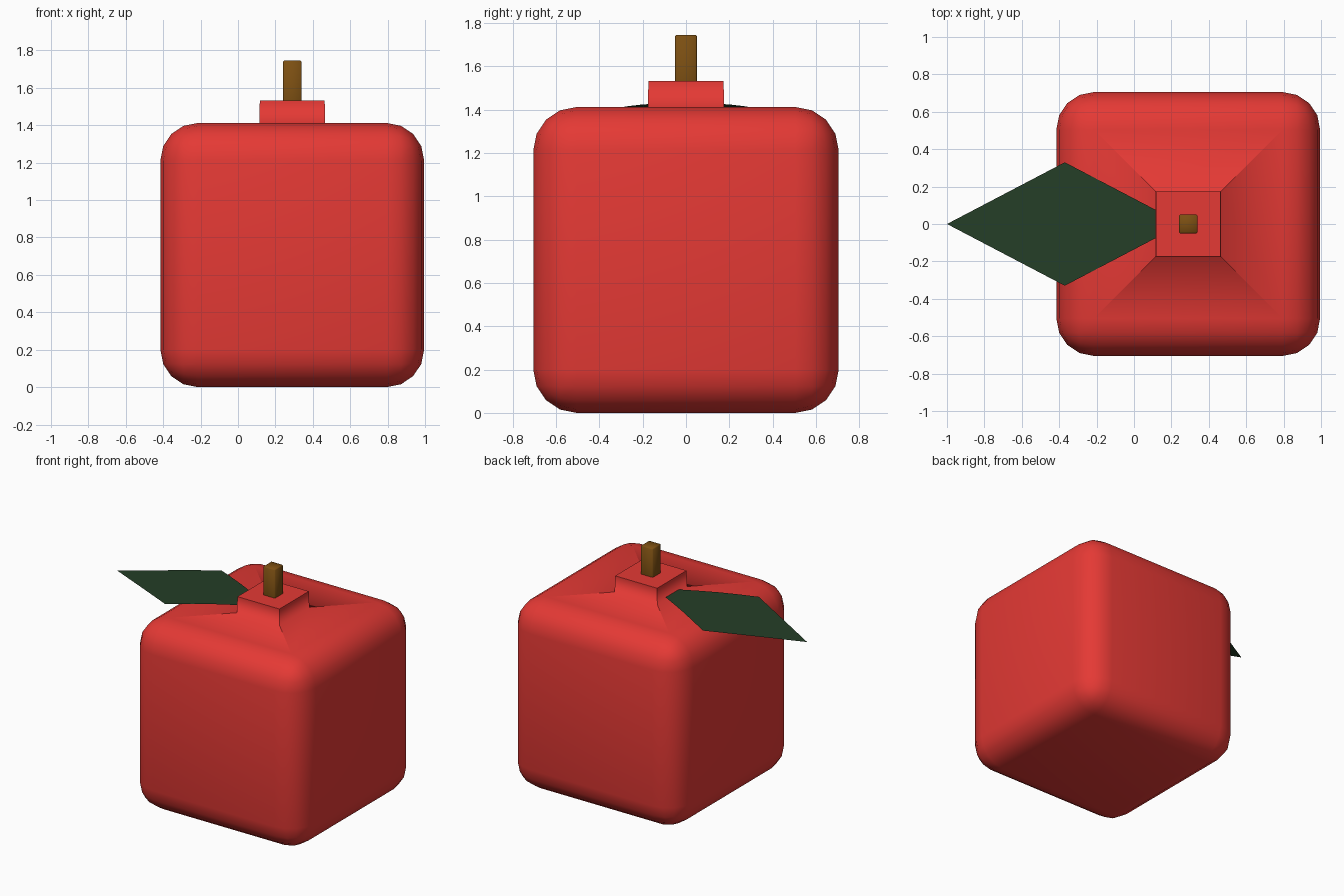
import bpy, bmesh
from mathutils import Matrix

if "Cube" in bpy.data.objects:
    bpy.data.objects.remove(bpy.data.objects["Cube"])


def material(name, rgb):
    m = bpy.data.materials.new(name)
    m.diffuse_color = (*rgb, 1.0)
    m.use_nodes = True
    m.node_tree.nodes["Principled BSDF"].inputs["Base Color"].default_value = m.diffuse_color
    return m


def finish(bm, name, mat, smooth=True):
    for f in bm.faces:
        f.smooth = smooth
    me = bpy.data.meshes.new(name)
    bm.to_mesh(me)
    bm.free()
    me.materials.append(mat)
    ob = bpy.data.objects.new(name, me)
    bpy.context.collection.objects.link(ob)
    return ob


def rounded_box(center, size, radius, segments):
    bm = bmesh.new()
    bmesh.ops.create_cube(bm, size=1.0)
    bmesh.ops.scale(bm, vec=size, verts=bm.verts)
    bmesh.ops.translate(bm, vec=center, verts=bm.verts)
    bmesh.ops.bevel(bm, geom=bm.edges[:], offset=radius, offset_type='OFFSET',
                    segments=segments, profile=0.5, affect='EDGES')
    return bm


red = material("apple red", (0.78, 0.041, 0.035))
brown = material("stem brown", (0.20, 0.078, 0.006))
green = material("leaf green", (0.018, 0.048, 0.020))

CX = 0.29      # fruit and stem axis
HALF = 0.705   # half width of the fruit
TOP = 1.412

# Cubic fruit body with rounded edges
bm = rounded_box((CX, 0, TOP / 2), (HALF * 2, HALF * 2, TOP), 0.2, 4)
bm.normal_update()
cap = max(bm.faces, key=lambda f: f.calc_center_median().z + f.calc_area())
top_faces = [f for f in bm.faces if f.normal.z > 0.99]
cap = max(top_faces, key=lambda f: f.calc_area())
# Four wedges around the stem, joined to a small core hidden inside the stem
outer = set(cap.verts)
bmesh.ops.inset_individual(bm, faces=[cap], thickness=0.465)
ring = set(cap.verts)
bmesh.ops.inset_individual(bm, faces=[cap], thickness=0.004, depth=0.12)
tip = set(cap.verts)
for e in bm.edges:
    ends = set(e.verts)
    if (ends & ring and not ends <= ring) or ends <= tip:
        e.smooth = False
finish(bm, "fruit_body", red)

# Square stem
stem = rounded_box((CX, 0, (1.39 + 1.745) / 2), (0.1, 0.1, 0.355), 0.006, 1)
finish(stem, "stem", brown)

# Diamond leaf, gently drooping towards its tip
profile = [(0.26, 1.426), (0.1, 1.428), (0.0, 1.427), (-0.12, 1.424),
           (-0.25, 1.416), (-0.37, 1.406), (-0.6, 1.391), (-0.8, 1.377),
           (-1.0, 1.363)]
bm = bmesh.new()
rows = []
for x, z in profile:
    w = 0.33 * min((0.26 - x) / 0.63, (x + 1.0) / 0.63)
    if w < 1e-4:
        rows.append([bm.verts.new((x, 0, z))])
    else:
        rows.append([bm.verts.new((x, -w, z)), bm.verts.new((x, w, z))])
for a, b in zip(rows, rows[1:]):
    bm.faces.new(a + b[::-1])
bm.normal_update()
for f in bm.faces:
    if f.normal.z < 0:
        f.normal_flip()
finish(bm, "leaf", green)
